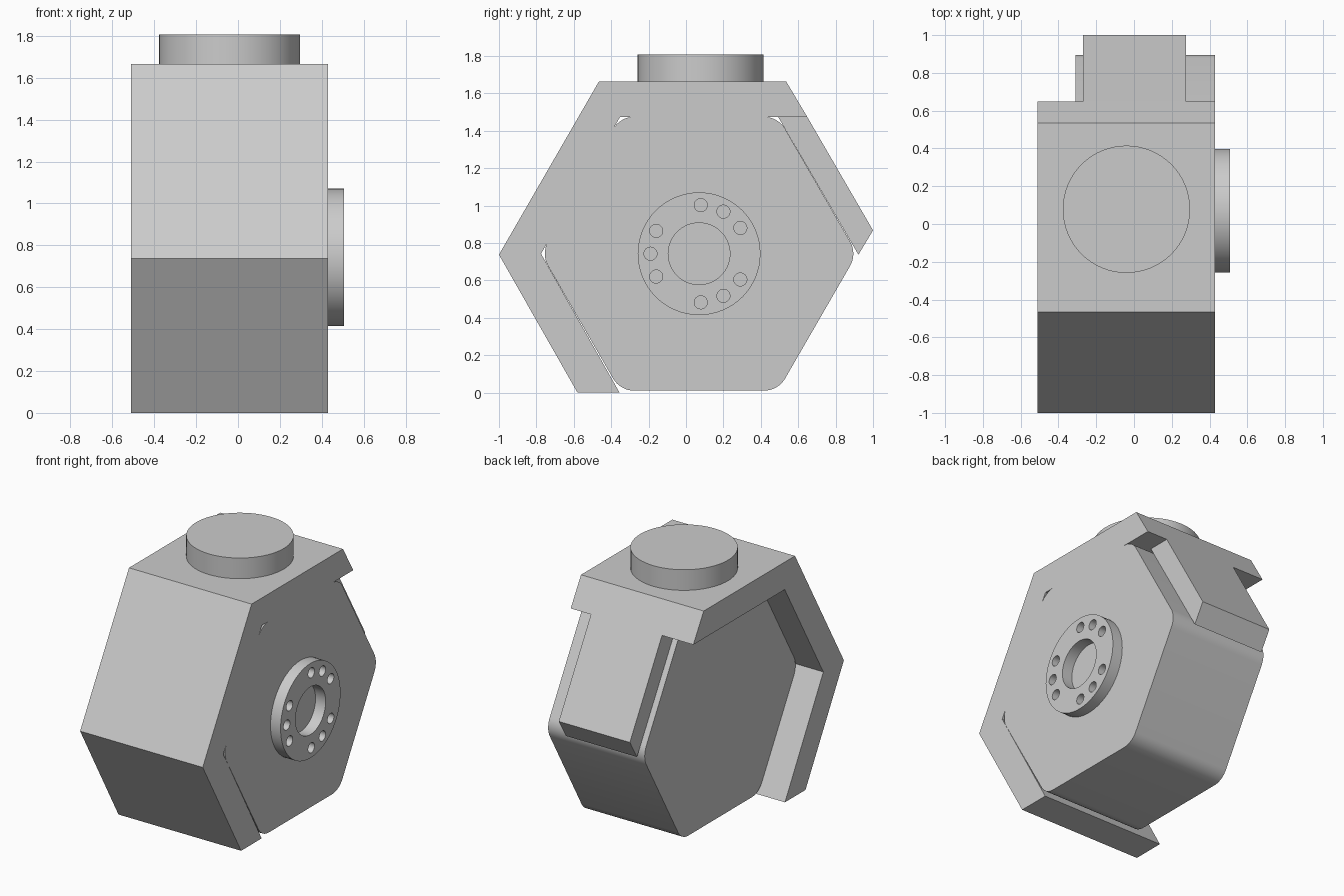
import bpy
import bmesh
from math import cos, sin, radians, pi
from mathutils import Matrix, Vector

cube = bpy.data.objects.get("Cube")
if cube:
    bpy.data.objects.remove(cube)

grey = bpy.data.materials.new("plain_grey")
grey.use_nodes = True
colour = (0.6, 0.6, 0.6, 1)
grey.diffuse_color = colour
grey.node_tree.nodes["Principled BSDF"].inputs["Base Color"].default_value = colour

# Turns a flat outline into the (y, z) plane, extruded along x
SIDEWAYS = Matrix(((0, 0, 1, 0), (1, 0, 0, 0), (0, 1, 0, 0), (0, 0, 0, 1)))


def circle(cx, cy, r, n=64):
    return [(cx + r * cos(2 * pi * i / n), cy + r * sin(2 * pi * i / n)) for i in range(n)]


def rounded(corners, r, steps=8):
    """Replace each corner of a regular hexagon by an arc."""
    centre = sum((Vector(c) for c in corners), Vector((0, 0))) / len(corners)
    points = []
    for i, c in enumerate(corners):
        c = Vector(c)
        arc_centre = c + (centre - c).normalized() * r / cos(radians(30))
        for s in range(steps + 1):
            a = radians(60 * i - 30 + 60 * s / steps)
            points.append(arc_centre + Vector((cos(a), sin(a))) * r)
    return points


def extrude(name, outlines, low, high, sideways=True):
    """Extrude an outline (with optional hole outlines) from low to high."""
    curve = bpy.data.curves.new(name, "CURVE")
    curve.dimensions = "2D"
    curve.fill_mode = "BOTH"
    curve.extrude = (high - low) / 2
    for outline in outlines:
        spline = curve.splines.new("POLY")
        spline.points.add(len(outline) - 1)
        for point, (u, v) in zip(spline.points, outline):
            point.co = (u, v, 0, 1)
        spline.use_cyclic_u = True
    obj = bpy.data.objects.new(name, curve)
    bpy.context.collection.objects.link(obj)
    bpy.ops.object.select_all(action="DESELECT")
    obj.select_set(True)
    bpy.context.view_layer.objects.active = obj
    bpy.ops.object.convert(target="MESH")
    obj = bpy.context.view_layer.objects.active
    mesh = obj.data
    bm = bmesh.new()
    bm.from_mesh(mesh)
    bmesh.ops.remove_doubles(bm, verts=bm.verts, dist=0.0005)
    bmesh.ops.translate(bm, verts=bm.verts, vec=(0, 0, (low + high) / 2))
    if sideways:
        bm.transform(SIDEWAYS)
    bmesh.ops.recalc_face_normals(bm, faces=bm.faces)
    bm.to_mesh(mesh)
    bm.free()
    mesh.materials.clear()
    mesh.materials.append(grey)
    bpy.ops.object.shade_smooth_by_angle(angle=radians(30))
    return obj


# Hexagonal body with rounded corners
CY, CZ = 0.07, 0.743
LEFT, RIGHT = -0.51, 0.43
hexagon = circle(CY, CZ, 0.845, 6)
extrude("hexagonal_body", [rounded(hexagon, 0.13)], -0.31, RIGHT)

# Wide bracket wrapping the top and the front of the body
bracket = [(-0.58, 0), (-1, 0.738), (-0.465, 1.665), (0.535, 1.665), (0.648, 1.475),
           hexagon[1], hexagon[2], hexagon[3], (-0.355, 0)]
extrude("wrap_bracket", [bracket], LEFT, RIGHT)

# Narrow tab continuing the bracket down the back
tab = [hexagon[1], (0.648, 1.475), (1, 0.868), (0.922, 0.738)]
extrude("back_tab", [tab], -0.27, 0.275)

# Round boss on the top
extrude("top_boss", [circle(-0.04, 0.078, 0.337)], 1.665, 1.808, sideways=False)

# Flange ring with three groups of three bolt holes
rings = [circle(CY, CZ, 0.328), circle(CY, CZ, 0.165)]
for group in (60, 180, 300):
    for offset in (-28, 0, 28):
        a = radians(group + offset)
        rings.append(circle(CY + 0.26 * cos(a), CZ + 0.26 * sin(a), 0.035, 24))
extrude("side_flange", rings, RIGHT, 0.507)
